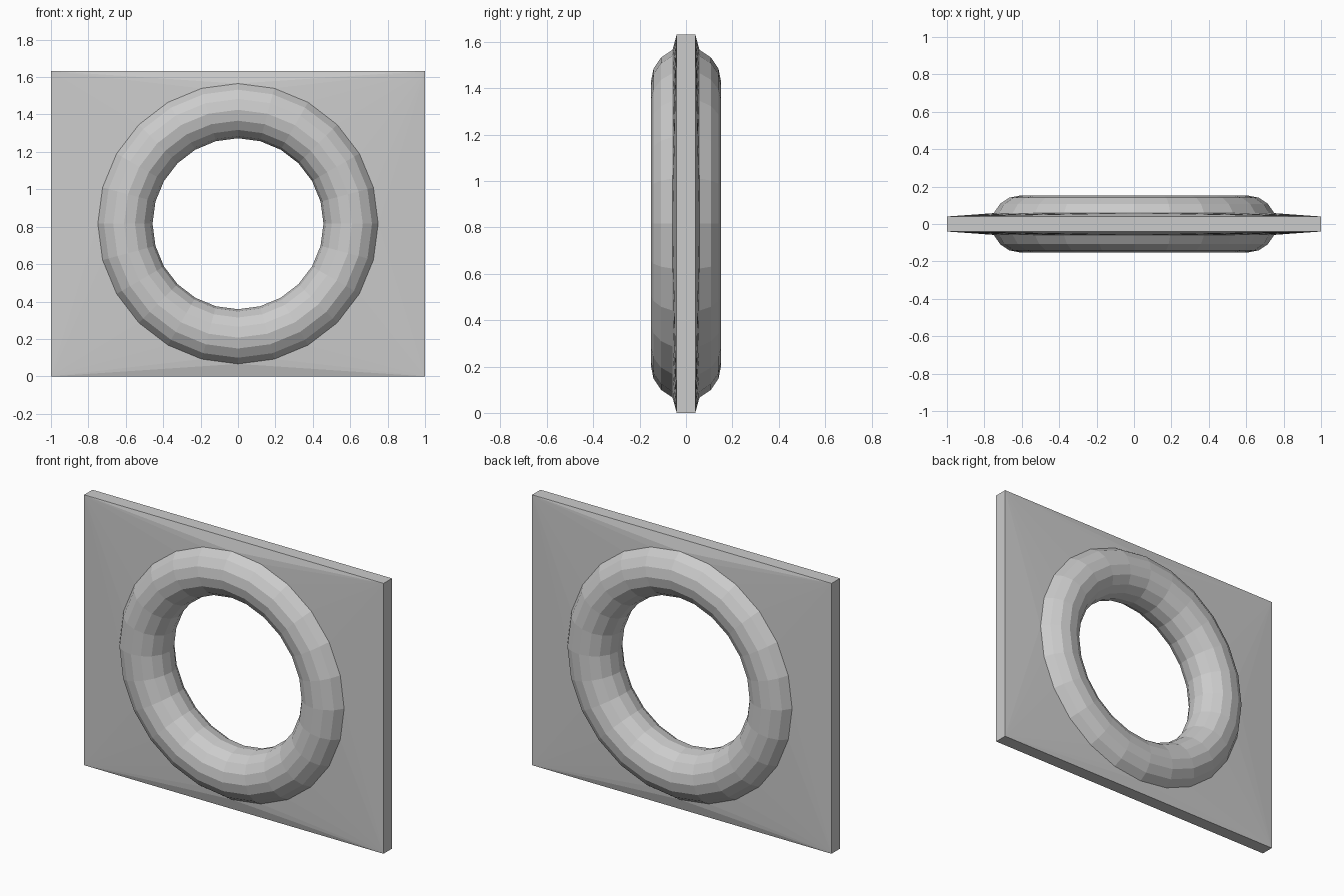
import bpy, bmesh
from math import sin, cos, pi

if "Cube" in bpy.data.objects:
    bpy.data.objects.remove(bpy.data.objects["Cube"])

W, H, T = 1.0, 1.632, 0.04        # plate half width, height, half thickness
R, r = 0.609, 0.152               # ring radii
SEG, SIDES = 24, 16
ZC = H / 2

bm = bmesh.new()

# Ring: round section left open where it meets the plate
rings = []
for k in range(1, SIDES):
    a = 2 * pi * k / SIDES
    rad, y = R + r * cos(a), r * sin(a)
    rings.append([bm.verts.new((rad * cos(2 * pi * i / SEG), y,
                                ZC + rad * sin(2 * pi * i / SEG)))
                  for i in range(SEG)])
for p, q in zip(rings, rings[1:]):
    for i in range(SEG):
        j = (i + 1) % SEG
        bm.faces.new((p[i], p[j], q[j], q[i]))

# Plate faces: fan each corner to its quarter of the ring
SIGNS = [(1, 1), (-1, 1), (-1, -1), (1, -1)]
quarter = SEG // 4
borders = []
for loop, y in ((rings[0], T), (rings[-1], -T)):
    c = [bm.verts.new((sx * W, y, ZC + sz * H / 2)) for sx, sz in SIGNS]
    borders.append(c)
    for n in range(4):
        for i in range(n * quarter, (n + 1) * quarter):
            bm.faces.new((c[n], loop[i], loop[(i + 1) % SEG]))
        bm.faces.new((c[n], c[(n + 1) % 4], loop[(n + 1) * quarter % SEG]))

# Plate rim
b, f = borders
for n in range(4):
    m = (n + 1) % 4
    bm.faces.new((b[n], b[m], f[m], f[n]))

bmesh.ops.recalc_face_normals(bm, faces=bm.faces)
mesh = bpy.data.meshes.new("ringed_plate")
bm.to_mesh(mesh)
bm.free()
bpy.context.collection.objects.link(bpy.data.objects.new("ringed_plate", mesh))
